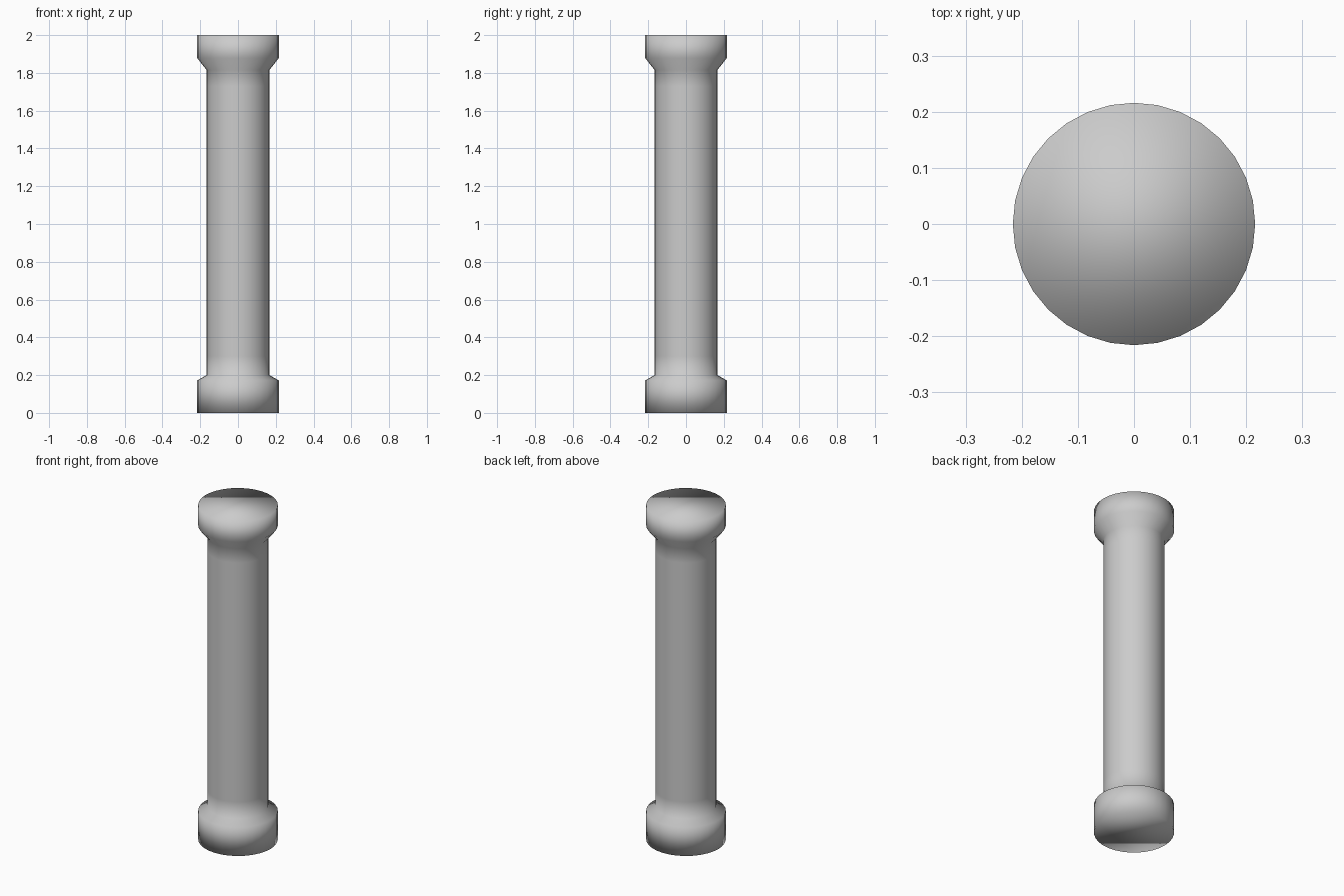
import bpy, bmesh
from math import cos, sin, tau

if "Cube" in bpy.data.objects:
    bpy.data.objects.remove(bpy.data.objects["Cube"])

SIDES = 32
# (radius, height) profile: base drum, shaft, flared capital
PROFILE = [(0.216, 0.0), (0.216, 0.172), (0.166, 0.2), (0.166, 0.3),
           (0.166, 1.73), (0.166, 1.815), (0.216, 1.878), (0.216, 2.0)]

bm = bmesh.new()
rings = [[bm.verts.new((r * cos(tau * i / SIDES), r * sin(tau * i / SIDES), z))
          for i in range(SIDES)] for r, z in PROFILE]

# Side walls
for low, high in zip(rings, rings[1:]):
    for i in range(SIDES):
        j = (i + 1) % SIDES
        bm.faces.new((low[i], low[j], high[j], high[i]))

# Flat end caps
bm.faces.new(rings[0][::-1])
bm.faces.new(rings[-1])

# The whole column is smooth shaded
for face in bm.faces:
    face.smooth = True

mesh = bpy.data.meshes.new("column")
bm.to_mesh(mesh)
bm.free()
column = bpy.data.objects.new("column", mesh)
bpy.context.collection.objects.link(column)
